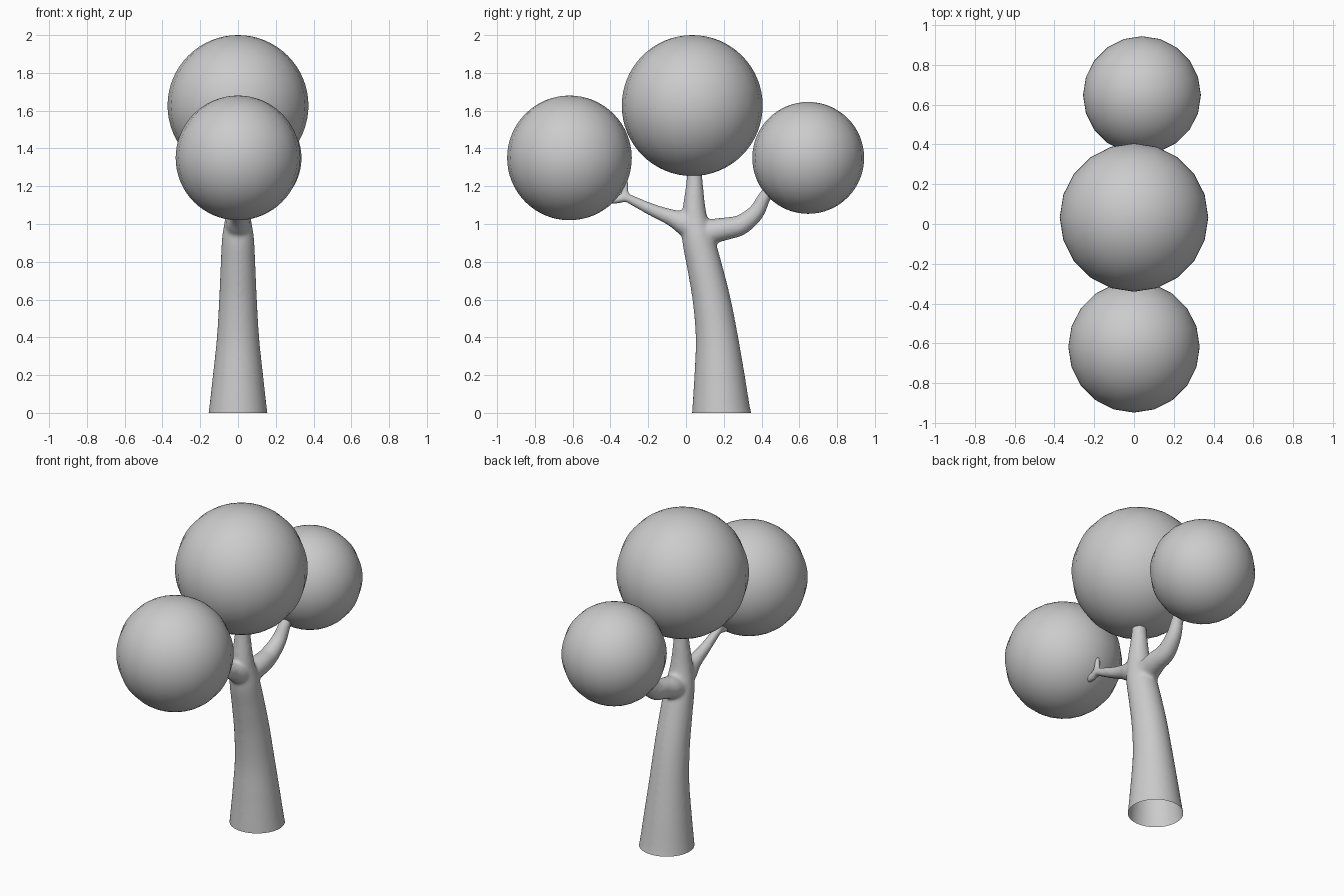
import bpy, bmesh, math
from mathutils import Vector

if "Cube" in bpy.data.objects:
    bpy.data.objects.remove(bpy.data.objects["Cube"])


def new_object(name, bm):
    mesh = bpy.data.meshes.new(name)
    bm.to_mesh(mesh)
    bm.free()
    for p in mesh.polygons:
        p.use_smooth = True
    obj = bpy.data.objects.new(name, mesh)
    bpy.context.collection.objects.link(obj)
    return obj


def catmull(a, b, c, d, t):
    return 0.5 * (2 * b + (c - a) * t + (2 * a - 5 * b + 4 * c - d) * t * t
                  + (3 * b - a - 3 * c + d) * t ** 3)


def add_tube(bm, stations, steps=6, sides=32):
    """Closed tube in the y-z plane through stations (x, y, z, radius)."""
    s = [Vector(p) for p in stations]
    s = [2 * s[0] - s[1]] + s + [2 * s[-1] - s[-2]]
    pts = [catmull(*s[i:i + 4], k / steps)
           for i in range(len(s) - 3) for k in range(steps)] + [s[-2]]
    rings = []
    for i, p in enumerate(pts):
        d = pts[min(i + 1, len(pts) - 1)] - pts[max(i - 1, 0)]
        tangent = Vector(d[:3]).normalized()
        u = Vector((1, 0, 0))
        u = (u - tangent * u.dot(tangent)).normalized()
        v = tangent.cross(u)
        ring = []
        for k in range(sides):
            a = 2 * math.pi * k / sides
            ring.append(bm.verts.new(Vector(p[:3]) + (u * math.cos(a) + v * math.sin(a)) * p[3]))
        rings.append(ring)
    for r0, r1 in zip(rings, rings[1:]):
        for k in range(sides):
            j = (k + 1) % sides
            bm.faces.new((r0[k], r0[j], r1[j], r1[k]))
    bm.faces.new(rings[0][::-1])
    bm.faces.new(rings[-1])


# Trunk, two branches and the small forked twig, fused into one skin
bm = bmesh.new()
add_tube(bm, [(0, .195, -.08, .17), (0, .187, 0, .156), (0, .177, .2, .133),
              (0, .163, .4, .112), (0, .135, .6, .1), (0, .097, .78, .092),
              (0, .062, .93, .084), (0, .044, 1.05, .065), (0, .045, 1.2, .046),
              (0, .045, 1.3, .038)])
add_tube(bm, [(0, .07, .96, .07), (0, -.01, 1.005, .063), (0, -.08, 1.035, .044),
              (0, -.18, 1.075, .033), (0, -.29, 1.128, .025), (0, -.34, 1.15, .022)])
add_tube(bm, [(0, -.32, 1.14, .022), (0, -.36, 1.13, .022), (0, -.41, 1.125, .02)])
add_tube(bm, [(0, -.33, 1.13, .022), (0, -.322, 1.18, .018), (0, -.32, 1.235, .015)])
add_tube(bm, [(0, .07, .93, .072), (0, .14, .96, .066), (.01, .21, .975, .06),
              (.01, .29, .995, .054), (.02, .37, 1.06, .044), (.03, .42, 1.15, .034),
              (.04, .5, 1.26, .028)])
trunk = new_object("trunk_and_branches", bm)
remesh = trunk.modifiers.new("fuse", 'REMESH')
remesh.mode = 'VOXEL'
remesh.voxel_size = 0.01
remesh.use_smooth_shade = True
soften = trunk.modifiers.new("soften", 'SMOOTH')
soften.factor = 0.5
soften.iterations = 8

# Cut the trunk flat and open at the ground
bpy.context.view_layer.update()
fused = trunk.evaluated_get(bpy.context.evaluated_depsgraph_get())
bm = bmesh.new()
bm.from_mesh(fused.to_mesh())
fused.to_mesh_clear()
trunk.modifiers.clear()
bmesh.ops.bisect_plane(bm, geom=bm.verts[:] + bm.edges[:] + bm.faces[:],
                       plane_co=(0, 0, 0), plane_no=(0, 0, 1), clear_inner=True)
bm.to_mesh(trunk.data)
bm.free()
for p in trunk.data.polygons:
    p.use_smooth = True

# Ball-shaped foliage
for name, centre, radius in [("foliage_middle", (0, .033, 1.627), .373),
                             ("foliage_front", (0, -.617, 1.35), .33),
                             ("foliage_back", (.04, .647, 1.35), .296)]:
    bm = bmesh.new()
    bmesh.ops.create_uvsphere(bm, u_segments=20, v_segments=32, radius=radius)
    new_object(name, bm).location = centre
